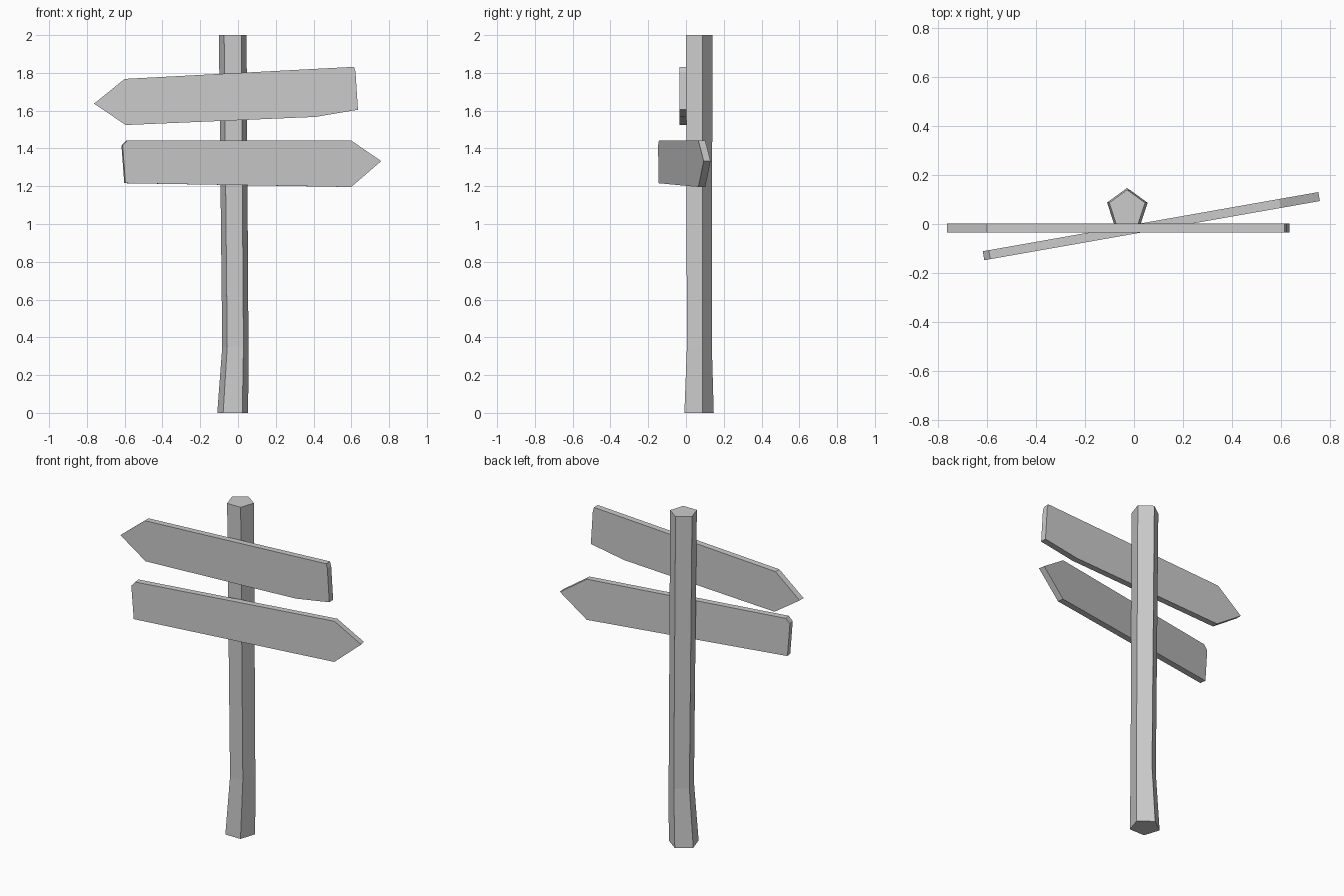
import bpy, bmesh
from math import radians, sin, cos, pi

cube = bpy.data.objects.get("Cube")
if cube:
    bpy.data.objects.remove(cube, do_unlink=True)

grey = bpy.data.materials.new("plain grey")
grey.use_nodes = True
grey.diffuse_color = (0.6, 0.6, 0.6, 1)
bsdf = grey.node_tree.nodes["Principled BSDF"]
bsdf.inputs["Base Color"].default_value = grey.diffuse_color
bsdf.inputs["Roughness"].default_value = 0.9


def loft(name, rings):
    """Closed solid through rings of equal point count."""
    bm = bmesh.new()
    loops = [[bm.verts.new(p) for p in ring] for ring in rings]
    n = len(loops[0])
    for a, b in zip(loops, loops[1:]):
        for i in range(n):
            j = (i + 1) % n
            bm.faces.new((a[i], a[j], b[j], b[i]))
    bm.faces.new(loops[0][::-1])
    bm.faces.new(loops[-1])
    bmesh.ops.recalc_face_normals(bm, faces=bm.faces)
    mesh = bpy.data.meshes.new(name)
    bm.to_mesh(mesh)
    bm.free()
    mesh.materials.append(grey)
    obj = bpy.data.objects.new(name, mesh)
    bpy.context.collection.objects.link(obj)
    return obj


def pentagon(x, y, z, r):
    angles = [pi / 2 + 2 * pi * i / 5 for i in range(5)]
    return [(x + r * cos(a), y + r * sin(a), z) for a in angles]


def board(name, outline, front_y, turn=0):
    """Arrow plank: outline in x and z, given thickness towards the back."""
    obj = loft(name, [[(x, y, z) for x, z in outline] for y in (0, 0.037)])
    obj.location.y = front_y
    obj.rotation_euler.z = radians(turn)
    return obj


# Five-sided post with a kink near the foot
loft("post", [pentagon(-0.028, 0.061, 0, 0.086),
              pentagon(-0.014, 0.064, 0.35, 0.073),
              pentagon(-0.028, 0.063, 2, 0.077)])

# Upper plank points right, lower plank points left and is turned
board("upper_sign", [(-0.762, 1.637), (-0.6, 1.768), (0.614, 1.832), (0.622, 1.806),
                     (0.635, 1.605), (0.41, 1.567), (-0.594, 1.524)], -0.035)
board("lower_sign", [(0.77, 1.333), (0.608, 1.442), (-0.595, 1.442), (-0.62, 1.415),
                     (-0.605, 1.216), (0.608, 1.196)], -0.04, 10)
